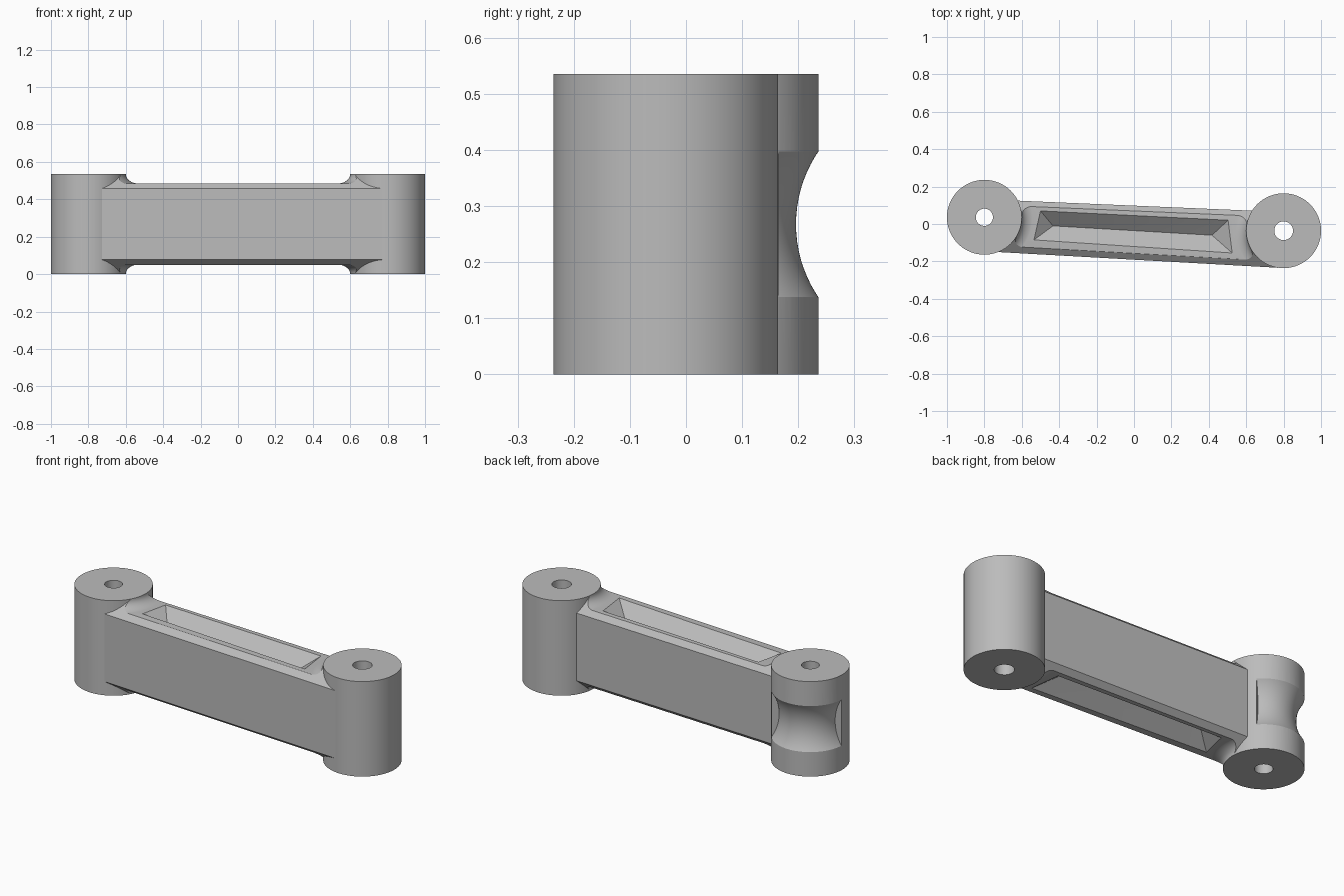
import bpy, bmesh
from math import sin, cos, pi, radians

cube = bpy.data.objects.get("Cube")
if cube:
    bpy.data.objects.remove(cube)

HEIGHT = 0.535
MID = HEIGHT / 2
RADIUS = 0.2
HUBS = {"right": (-0.8, 0.036, 0.046), "left": (0.8, -0.036, 0.05)}

grey = bpy.data.materials.new("plain_grey")
grey.use_nodes = True
COLOUR = (0.5, 0.5, 0.5, 1)
grey.diffuse_color = COLOUR
grey.node_tree.nodes["Principled BSDF"].inputs["Base Color"].default_value = COLOUR


def make(name, bm):
    bmesh.ops.recalc_face_normals(bm, faces=bm.faces)
    mesh = bpy.data.meshes.new(name)
    bm.to_mesh(mesh)
    bm.free()
    mesh.materials.append(grey)
    ob = bpy.data.objects.new(name, mesh)
    bpy.context.collection.objects.link(ob)
    return ob


def revolve(name, profile, x, y, start=0, end=360, steps=96):
    """Turn a closed (radius, z) profile about a vertical axis."""
    bm = bmesh.new()
    full = end - start == 360
    rings = []
    for i in range(steps if full else steps + 1):
        a = radians(start + (end - start) * i / steps)
        rings.append([bm.verts.new((x + r * cos(a), y + r * sin(a), z)) for r, z in profile])
    n = len(profile)
    for i in range(steps):
        a, b = rings[i], rings[(i + 1) % len(rings)]
        for j in range(n):
            k = (j + 1) % n
            bm.faces.new((a[j], b[j], b[k], a[k]))
    if not full:
        bm.faces.new(rings[0])
        bm.faces.new(rings[-1])
    return make(name, bm)


def hull(name, points):
    bm = bmesh.new()
    verts = [bm.verts.new(p) for p in points]
    bmesh.ops.convex_hull(bm, input=verts)
    bmesh.ops.dissolve_limit(bm, angle_limit=radians(0.5), verts=bm.verts, edges=bm.edges)
    return make(name, bm)


def activate(ob):
    bpy.ops.object.select_all(action="DESELECT")
    ob.select_set(True)
    bpy.context.view_layer.objects.active = ob


def combine(ob, tool, operation):
    """Apply a boolean and discard the tool."""
    mod = ob.modifiers.new("cut", "BOOLEAN")
    mod.operation, mod.object, mod.solver = operation, tool, "EXACT"
    activate(ob)
    bpy.ops.object.modifier_apply(modifier=mod.name)
    bpy.data.objects.remove(tool)


def smooth(ob):
    activate(ob)
    bpy.ops.object.shade_smooth_by_angle(angle=radians(25))


# Bored end hubs
hubs = {}
for side, (x, y, bore) in HUBS.items():
    ring = [(bore, 0), (RADIUS, 0), (RADIUS, HEIGHT), (bore, HEIGHT)]
    hubs[side] = revolve(side + "_hub", ring, x, y)

# Rounded groove part way around one hub
arc = [radians(-40 + 80 * i / 20) for i in range(21)]
groove = [(0.391 - 0.231 * cos(t), MID + 0.231 * sin(t)) for t in arc]
gx, gy, _ = HUBS["right"]
combine(hubs["right"], revolve("groove_cutter", groove, gx, gy, 40, 177), "DIFFERENCE")

# Web of the arm: a slab with a fillet rising to each hub
LOW, TOP = 0.05, 0.485
arm = hull("arm", [(x, y, z) for x in (-0.7, 0.7) for y in (-0.4, 0.4) for z in (LOW, TOP)])
turns = [pi / 2 * i / 10 for i in range(11)]
upper = [(0.27 - 0.07 * cos(t), HEIGHT - 0.051 * sin(t)) for t in turns]
lower = [(r, HEIGHT - z) for r, z in reversed(upper)]
spool = [(0.1, 0.4)] + upper + lower + [(0.1, 0.135)]
for x, y, _ in HUBS.values():
    combine(arm, revolve("fillet", spool, x, y), "UNION")

# Trim the web to a tapered plan with chamfered long edges
EDGE = 0.458
rise = 0.092
front = [(-0.727, -0.15), (0.77, -0.234)]
back = [(-0.65, 0.126), (0.66, 0.07)]
envelope = []
for inset, z in ((0, EDGE), (rise, EDGE + rise)):
    for level in (z, HEIGHT - z):
        envelope += [(x, y + 1.25 * inset, level) for x, y in front]
        envelope += [(x, y - 1.05 * inset, level) for x, y in back]
combine(arm, hull("envelope", envelope), "INTERSECT")

# Hipped pocket in the top and bottom of the arm
rim = [(-0.5, 0.07), (0.503, 0.02), (0.525, -0.155), (-0.535, -0.085)]
ridge = [(-0.433, -0.01), (0.417, -0.06)]
for flip in (False, True):
    pts = [(x, y, z) for x, y in rim for z in (TOP, TOP + 0.06)]
    pts += [(x, y, TOP - 0.07) for x, y in ridge]
    if flip:
        pts = [(x, y, HEIGHT - z) for x, y, z in pts]
    combine(arm, hull("pocket_cutter", pts), "DIFFERENCE")

for part in (arm, *hubs.values()):
    smooth(part)
